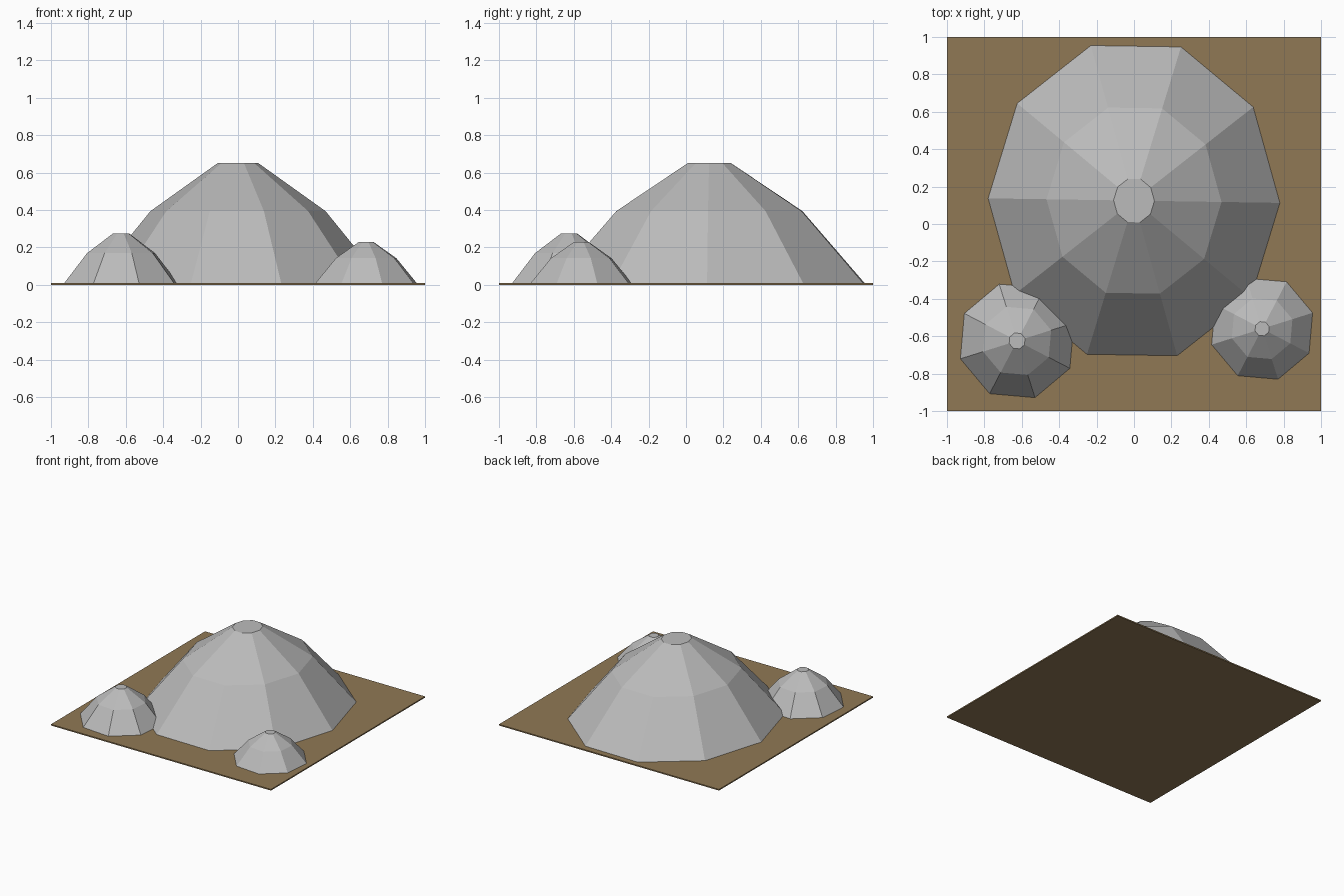
import bpy
import bmesh
from math import cos, sin, radians, tau

cube = bpy.data.objects.get("Cube")
if cube:
    bpy.data.objects.remove(cube, do_unlink=True)

PLATE_TOP = 0.01


def make_material(name, color):
    mat = bpy.data.materials.new(name)
    mat.use_nodes = True
    mat.diffuse_color = (*color, 1)
    bsdf = next(n for n in mat.node_tree.nodes if n.type == "BSDF_PRINCIPLED")
    bsdf.inputs["Base Color"].default_value = (*color, 1)
    bsdf.inputs["Roughness"].default_value = 0.9
    return mat


def add_object(name, bm, mat):
    bmesh.ops.recalc_face_normals(bm, faces=bm.faces)
    mesh = bpy.data.meshes.new(name)
    bm.to_mesh(mesh)
    bm.free()
    mesh.materials.append(mat)
    obj = bpy.data.objects.new(name, mesh)
    bpy.context.collection.objects.link(obj)
    return obj


def add_mound(name, center, radii, height, sides, turn, mat):
    """Faceted heap: three stacked rings, closed with flat caps."""
    bm = bmesh.new()
    rings = []
    for scale, level in ((1, 0), (0.6, 0.6), (0.14, 1)):
        ring = []
        for i in range(sides):
            a = radians(turn) + tau * i / sides
            ring.append(bm.verts.new((radii[0] * scale * cos(a),
                                      radii[1] * scale * sin(a),
                                      height * level)))
        rings.append(ring)
    for low, high in zip(rings, rings[1:]):
        for i in range(sides):
            j = (i + 1) % sides
            bm.faces.new((low[i], low[j], high[j], high[i]))
    bm.faces.new(rings[0])
    bm.faces.new(rings[-1])
    obj = add_object(name, bm, mat)
    obj.location = (*center, PLATE_TOP)
    return obj


earth = make_material("earth brown", (0.28, 0.19, 0.09))
gravel = make_material("gravel grey", (0.5, 0.5, 0.5))

# Ground plate
bm = bmesh.new()
bmesh.ops.create_cube(bm, size=1)
bmesh.ops.scale(bm, vec=(2, 2, PLATE_TOP), verts=bm.verts)
bmesh.ops.translate(bm, vec=(0, 0, PLATE_TOP / 2), verts=bm.verts)
add_object("ground_plate", bm, earth)

# Large heap and the two small ones at its front corners
add_mound("main_mound", (0, 0.125), (0.78, 0.868), 0.64, 10, -0.8, gravel)
add_mound("right_small_mound", (-0.625, -0.625), (0.318, 0.318), 0.265, 8, 17.5, gravel)
add_mound("left_small_mound", (0.685, -0.56), (0.283, 0.283), 0.22, 8, 17.5, gravel)
